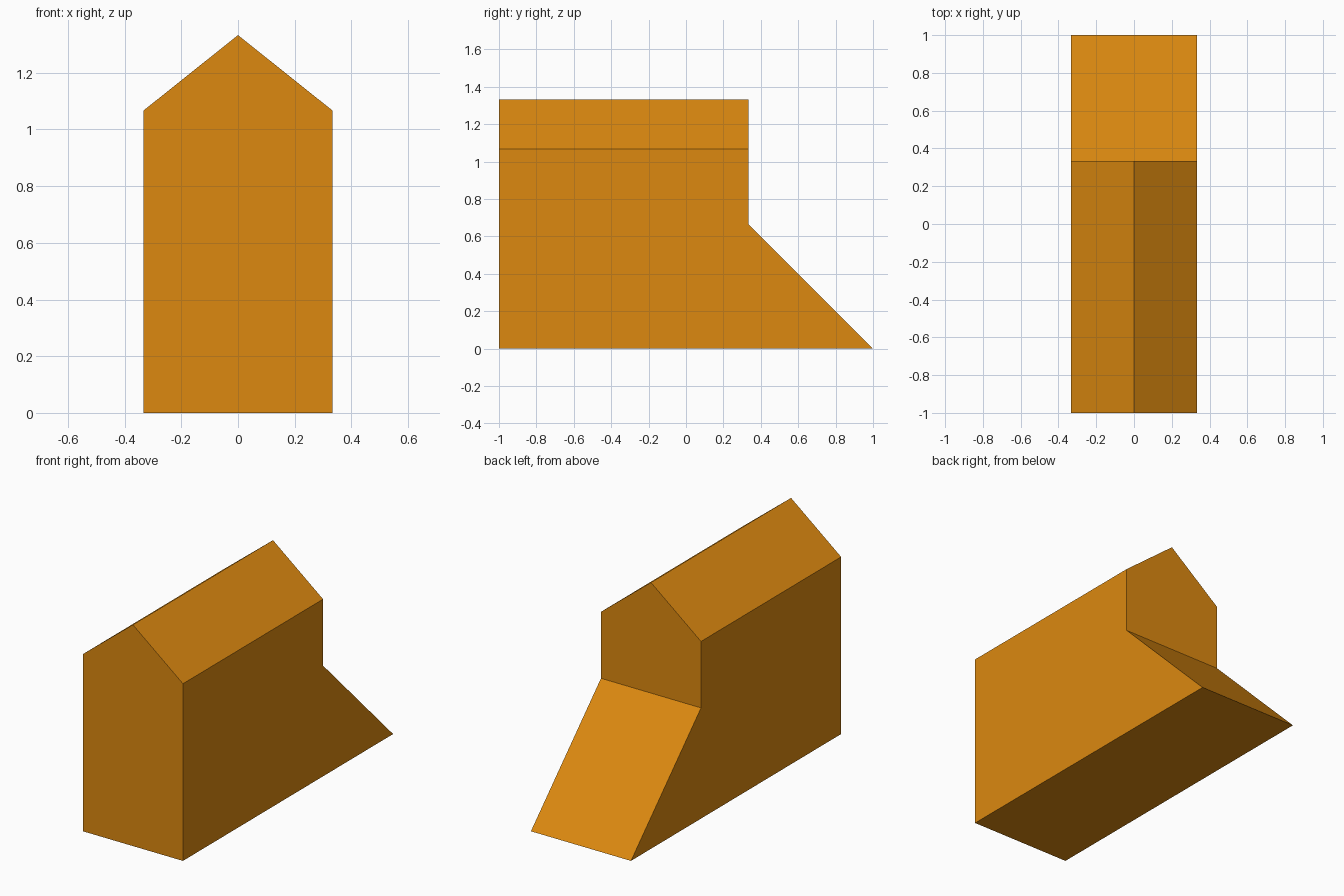
import bpy, bmesh
from mathutils import Vector

if "Cube" in bpy.data.objects:
    bpy.data.objects.remove(bpy.data.objects["Cube"])

HALF_W, EAVE, RIDGE = 1 / 3, 1.067, 1.333

orange = bpy.data.materials.new("orange")
orange.diffuse_color = (0.716, 0.25, 0.005, 1)
orange.use_nodes = True
orange.node_tree.nodes["Principled BSDF"].inputs["Base Color"].default_value = orange.diffuse_color

# Side profile (y, z): tall block with a sloping ramp at the back
profile = [(-1, 0), (1, 0), (1 / 3, 2 / 3), (1 / 3, RIDGE), (-1, RIDGE)]

bm = bmesh.new()
side = bm.faces.new([bm.verts.new((-HALF_W, y, z)) for y, z in profile])
ext = bmesh.ops.extrude_face_region(bm, geom=[side])
bmesh.ops.translate(bm, vec=(2 * HALF_W, 0, 0),
                    verts=[v for v in ext["geom"] if isinstance(v, bmesh.types.BMVert)])
bmesh.ops.recalc_face_normals(bm, faces=bm.faces)

# Cut the two gable roof slopes
for s in (-1, 1):
    normal = Vector((s * (RIDGE - EAVE), 0, HALF_W)).normalized()
    cut = bmesh.ops.bisect_plane(bm, geom=bm.verts[:] + bm.edges[:] + bm.faces[:],
                                 plane_co=(0, 0, RIDGE), plane_no=normal,
                                 clear_outer=True)
    bmesh.ops.holes_fill(bm, edges=[e for e in bm.edges if e.is_boundary], sides=0)
bmesh.ops.remove_doubles(bm, verts=bm.verts, dist=1e-4)
bmesh.ops.recalc_face_normals(bm, faces=bm.faces)

mesh = bpy.data.meshes.new("gabled_block_with_ramp")
bm.to_mesh(mesh)
bm.free()
mesh.materials.append(orange)
bpy.context.collection.objects.link(bpy.data.objects.new("gabled_block_with_ramp", mesh))
